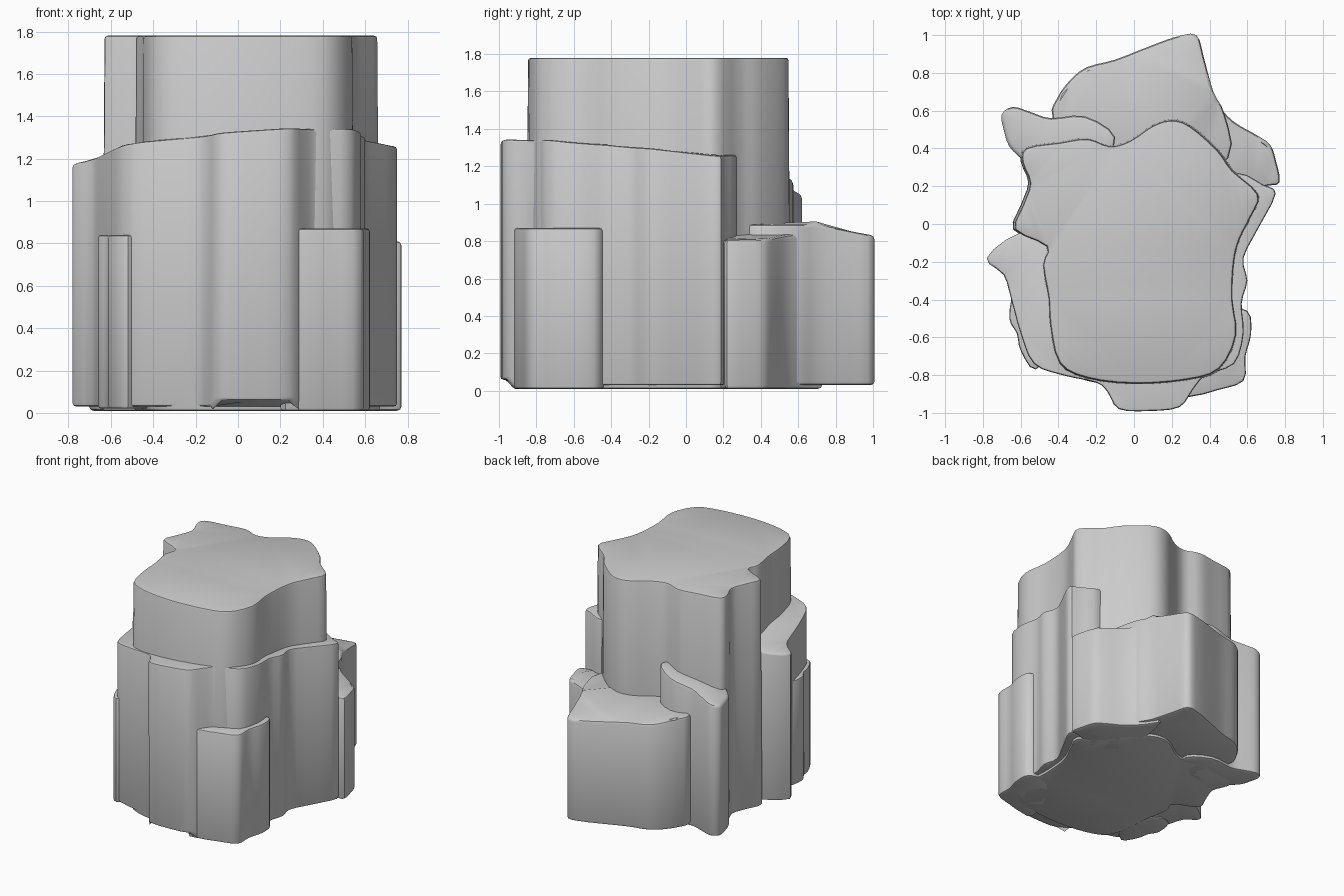
import bpy, bmesh
from mathutils import Vector


def smooth_loop(pts, steps=3):
    """Closed Catmull-Rom curve through the outline points."""
    out, n = [], len(pts)
    for i in range(n):
        a, b, c, d = (Vector(pts[(i + k) % n]) for k in (-1, 0, 1, 2))
        for s in range(steps):
            t = s / steps
            out.append(0.5 * (2 * b + (c - a) * t + (2 * a - 5 * b + 4 * c - d) * t * t
                              + (3 * b - 3 * c + d - a) * t ** 3))
    return out


def column(name, outline, bottom, top, taper=1.0, edge=0.014):
    """Rock column: outline raised between two height functions, rims softened."""
    loop = smooth_loop(outline)
    n = len(loop)
    mid = sum(loop, Vector((0, 0))) / n
    bm = bmesh.new()
    low = [bm.verts.new((p.x, p.y, bottom(p.x, p.y))) for p in loop]
    high = []
    for p in loop:
        q = mid + (p - mid) * taper
        high.append(bm.verts.new((q.x, q.y, top(q.x, q.y))))
    for i in range(n):
        j = (i + 1) % n
        bm.faces.new((low[i], low[j], high[j], high[i]))
    caps = [bm.faces.new(high), bm.faces.new(low[::-1])]
    rims = [e for f in caps for e in f.edges]
    bmesh.ops.recalc_face_normals(bm, faces=bm.faces)
    bmesh.ops.bevel(bm, geom=rims, offset=edge, segments=2, profile=0.5,
                    affect='EDGES', clamp_overlap=True)
    bmesh.ops.triangulate(bm, faces=[f for f in bm.faces if len(f.verts) > 4])
    me = bpy.data.meshes.new(name)
    bm.to_mesh(me)
    bm.free()
    ob = bpy.data.objects.new(name, me)
    bpy.context.collection.objects.link(ob)
    bpy.ops.object.select_all(action='DESELECT')
    ob.select_set(True)
    bpy.context.view_layer.objects.active = ob
    bpy.ops.object.shade_smooth_by_angle(angle=0.7)
    return ob


def flat(z):
    return lambda x, y: z


# Tall central column
column("core_column", [
    (-0.58, 0.41), (-0.4, 0.44), (-0.25, 0.46), (-0.13, 0.42), (-0.02, 0.45),
    (0.1, 0.53), (0.2, 0.56), (0.3, 0.53), (0.45, 0.4), (0.53, 0.29),
    (0.67, 0.16), (0.63, 0.04), (0.57, -0.08), (0.54, -0.2), (0.53, -0.4),
    (0.55, -0.6), (0.46, -0.78), (0.28, -0.84), (0, -0.86), (-0.25, -0.83),
    (-0.4, -0.75), (-0.45, -0.55), (-0.46, -0.4), (-0.49, -0.22), (-0.47, -0.12),
    (-0.64, -0.03), (-0.6, 0.1), (-0.56, 0.22), (-0.6, 0.33)],
    flat(0.01), flat(1.78), 0.98)

# Middle tier wrapping the front and sides, its top sloping down to the back
column("middle_tier", [
    (-0.78, -0.18), (-0.69, -0.27), (-0.65, -0.4), (-0.6, -0.58), (-0.53, -0.74),
    (-0.38, -0.8), (-0.2, -0.84), (-0.14, -0.89), (-0.08, -0.98), (0.08, -0.99),
    (0.24, -0.97), (0.31, -0.88), (0.38, -0.8), (0.53, -0.74), (0.58, -0.58),
    (0.57, -0.42), (0.6, -0.3), (0.58, -0.18), (0.66, -0.02), (0.75, 0.16),
    (0.68, 0.21), (0.55, 0.27), (0.4, 0.2), (0, 0), (-0.4, -0.06), (-0.61, -0.05)],
    lambda x, y: 0.06 if y < -0.92 else 0.03,
    lambda x, y: 1.25 + 0.07 * x - 0.08 * y - 0.13 * max(0, abs(x) - 0.5))

# Low steps at the two front corners
column("front_right_step", [
    (0.2, -0.9), (0.32, -0.91), (0.44, -0.88), (0.58, -0.83), (0.59, -0.7),
    (0.62, -0.58), (0.6, -0.46), (0.45, -0.45), (0.3, -0.6)],
    flat(0.01), flat(0.87))
column("front_left_step", [
    (-0.52, -0.77), (-0.6, -0.67), (-0.62, -0.58), (-0.66, -0.5), (-0.63, -0.36),
    (-0.5, -0.35), (-0.4, -0.6)][::-1][::-1],
    flat(0.02), flat(0.84))

# Broad low block at the back
column("back_block", [
    (-0.43, 0.56), (-0.41, 0.66), (-0.34, 0.76), (-0.25, 0.83), (-0.1, 0.87),
    (0.08, 0.94), (0.22, 0.99), (0.33, 1.0), (0.37, 0.88), (0.42, 0.7),
    (0.48, 0.58), (0.5, 0.35), (0.2, 0.2), (-0.3, 0.3)][::-1],
    flat(0.03), lambda x, y: 0.89 - 0.06 * max(0, (y - 0.7) / 0.3), 1.0, 0.02)

# Low block at the back right
column("back_right_block", [
    (0.35, 0.72), (0.44, 0.63), (0.53, 0.54), (0.65, 0.47), (0.72, 0.42),
    (0.75, 0.34), (0.77, 0.22), (0.69, 0.2), (0.5, 0.15), (0.3, 0.3)][::-1],
    flat(0.01), lambda x, y: 0.81 + 0.12 * max(0, 0.7 - x), 1.0, 0.02)

# Knob at the back left
column("back_left_block", [
    (-0.7, 0.58), (-0.64, 0.62), (-0.54, 0.59), (-0.44, 0.56), (-0.26, 0.57),
    (-0.1, 0.46), (-0.2, 0.3), (-0.5, 0.25), (-0.59, 0.34), (-0.66, 0.41),
    (-0.69, 0.5)][::-1],
    flat(0.01), lambda x, y: 1.19 + 0.22 * x, 1.0, 0.02)
